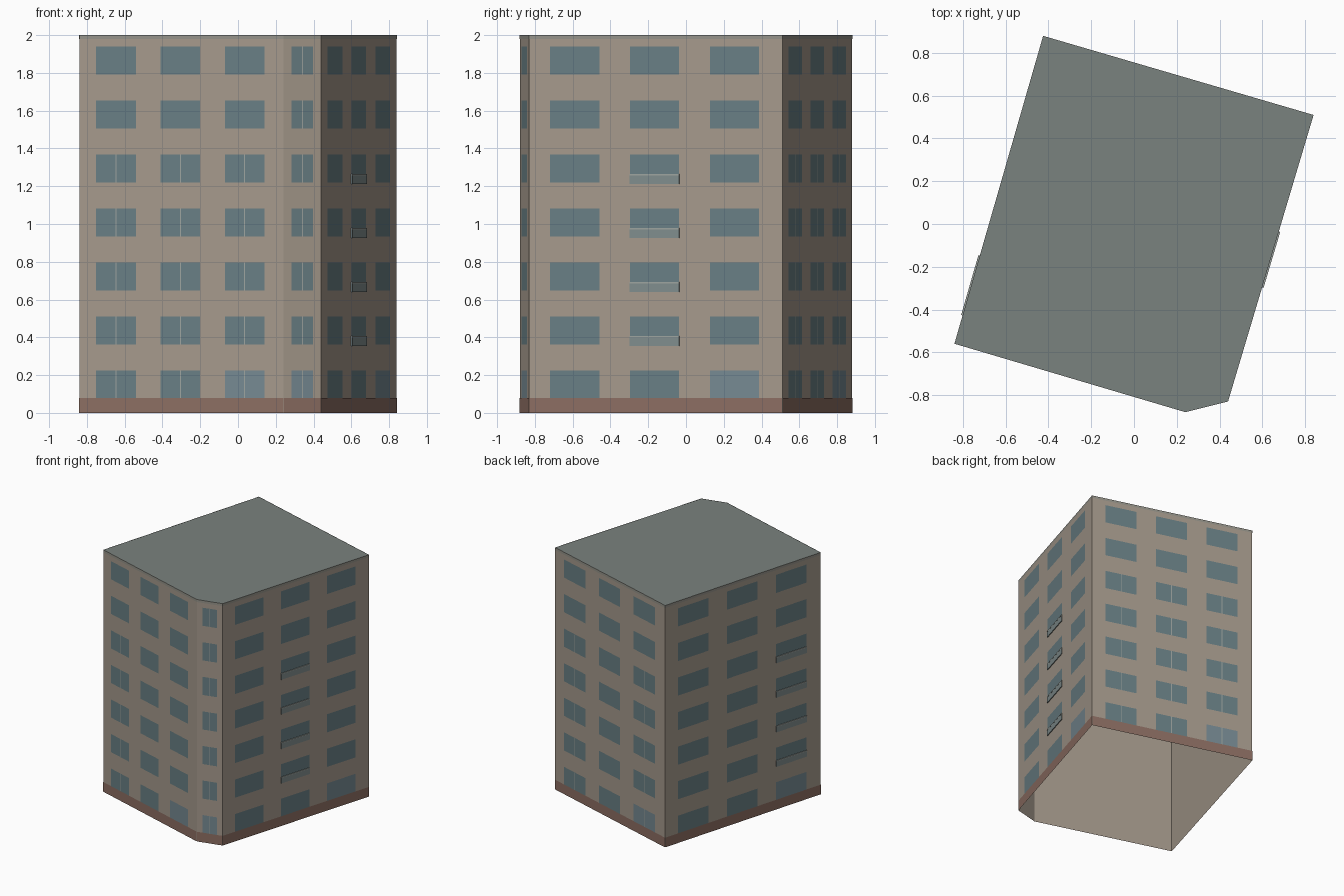
import bpy, bmesh
from mathutils import Vector

if "Cube" in bpy.data.objects:
    bpy.data.objects.remove(bpy.data.objects["Cube"])

# Footprint corners, anticlockwise: front, chamfer, right, back, left
CORNERS = [(-0.84, -0.56), (0.24, -0.88), (0.44, -0.83), (0.84, 0.51), (-0.425, 0.88)]
HEIGHT, FLOORS, PITCH = 2.0, 7, 0.286
SILL, WIN_H = 0.075, 0.15
BAYS = [(0.083, 0.278), (0.398, 0.593), (0.714, 0.908)]
WALLS = {n: (Vector(CORNERS[i]), Vector(CORNERS[(i + 1) % 5]))
         for i, n in enumerate(["front", "chamfer", "right", "back", "left"])}


def material(name, rgb):
    m = bpy.data.materials.new(name)
    m.diffuse_color = (*rgb, 1)
    m.use_nodes = True
    m.node_tree.nodes["Principled BSDF"].inputs["Base Color"].default_value = m.diffuse_color
    return m


PLASTER = material("plaster", (0.376, 0.319, 0.262))
GLASS = material("glass", (0.141, 0.212, 0.231))
PALE_GLASS = material("pale_glass", (0.18, 0.25, 0.285))
ROOF = material("roof_grey", (0.195, 0.223, 0.209))
BRICK = material("plinth_brick", (0.262, 0.156, 0.122))
TRIM = material("trim_grey", (0.30, 0.29, 0.25))
RAILING = material("railing", (0.215, 0.265, 0.265))
FRAME = material("frame", (0.34, 0.37, 0.35))


def finish(name, bm, mat):
    me = bpy.data.meshes.new(name)
    bm.to_mesh(me)
    bm.free()
    me.materials.append(mat)
    ob = bpy.data.objects.new(name, me)
    bpy.context.collection.objects.link(ob)


def rect(bm, wall, t0, t1, z0, z1, off):
    """Flat panel on a wall, t measured along it from 0 to 1."""
    p, q = WALLS[wall]
    d = q - p
    n = Vector((d.y, -d.x)).normalized() * off
    a, b = p + d * t0 + n, p + d * t1 + n
    vs = [bm.verts.new((v.x, v.y, z)) for v, z in ((a, z0), (b, z0), (b, z1), (a, z1))]
    return bm.faces.new(vs)


def slab(bm, wall, t0, t1, z0, z1, depth):
    """Panel pushed out from the wall to give it thickness."""
    p, q = WALLS[wall]
    d = q - p
    n = Vector((d.y, -d.x, 0)).normalized() * depth
    face = rect(bm, wall, t0, t1, z0, z1, 0.0)
    out = bmesh.ops.extrude_face_region(bm, geom=[face])["geom"]
    bmesh.ops.translate(bm, vec=n, verts=[g for g in out if isinstance(g, bmesh.types.BMVert)])
    bmesh.ops.delete(bm, geom=[face], context="FACES_ONLY") if face.is_valid else None


# Walls: an open shell without a floor
bm = bmesh.new()
for w in WALLS:
    rect(bm, w, 0, 1, 0, HEIGHT, 0)
bmesh.ops.remove_doubles(bm, verts=bm.verts[:], dist=1e-4)
finish("walls", bm, PLASTER)

# Flat roof
bm = bmesh.new()
bm.faces.new([bm.verts.new((x, y, HEIGHT)) for x, y in CORNERS])
finish("roof", bm, ROOF)

# Brick plinth and roof-edge trim
for name, z0, z1, off, mat in (("plinth", 0, 0.08, 0.0025, BRICK),
                               ("roof_trim", 1.98, HEIGHT, 0.0015, TRIM)):
    bm = bmesh.new()
    for w in WALLS:
        rect(bm, w, 0, 1, z0, z1, off)
    finish(name, bm, mat)

# Windows, with slim mullions on the lower floors
glass, pale, mullion = bmesh.new(), bmesh.new(), bmesh.new()
for w in WALLS:
    bays = [(0.22, 0.78)] if w == "chamfer" else BAYS
    for floor in range(FLOORS):
        z = SILL + floor * PITCH
        for col, (t0, t1) in enumerate(bays):
            light = floor == 0 and (w == "chamfer" or col == 2)
            rect(pale if light else glass, w, t0, t1, z, z + WIN_H, 0.0015)
            if w == "chamfer" or (w in ("front", "back") and floor < 5):
                mid = (t0 + t1) / 2
                half = 0.0025 / (WALLS[w][1] - WALLS[w][0]).length
                rect(mullion, w, mid - half, mid + half, z, z + WIN_H, 0.002)
finish("windows", glass, GLASS)
finish("pale_windows", pale, PALE_GLASS)
finish("window_mullions", mullion, FRAME)

# Shallow balcony railings on one column of each side wall
panels, rails = bmesh.new(), bmesh.new()
for w, col in (("right", 1), ("left", 2)):
    for floor in range(1, 5):
        z = SILL + floor * PITCH - 0.008
        slab(panels, w, *BAYS[col], z, z + 0.045, 0.006)
        slab(rails, w, *BAYS[col], z + 0.045, z + 0.053, 0.007)
finish("balcony_panels", panels, RAILING)
finish("balcony_rails", rails, FRAME)
